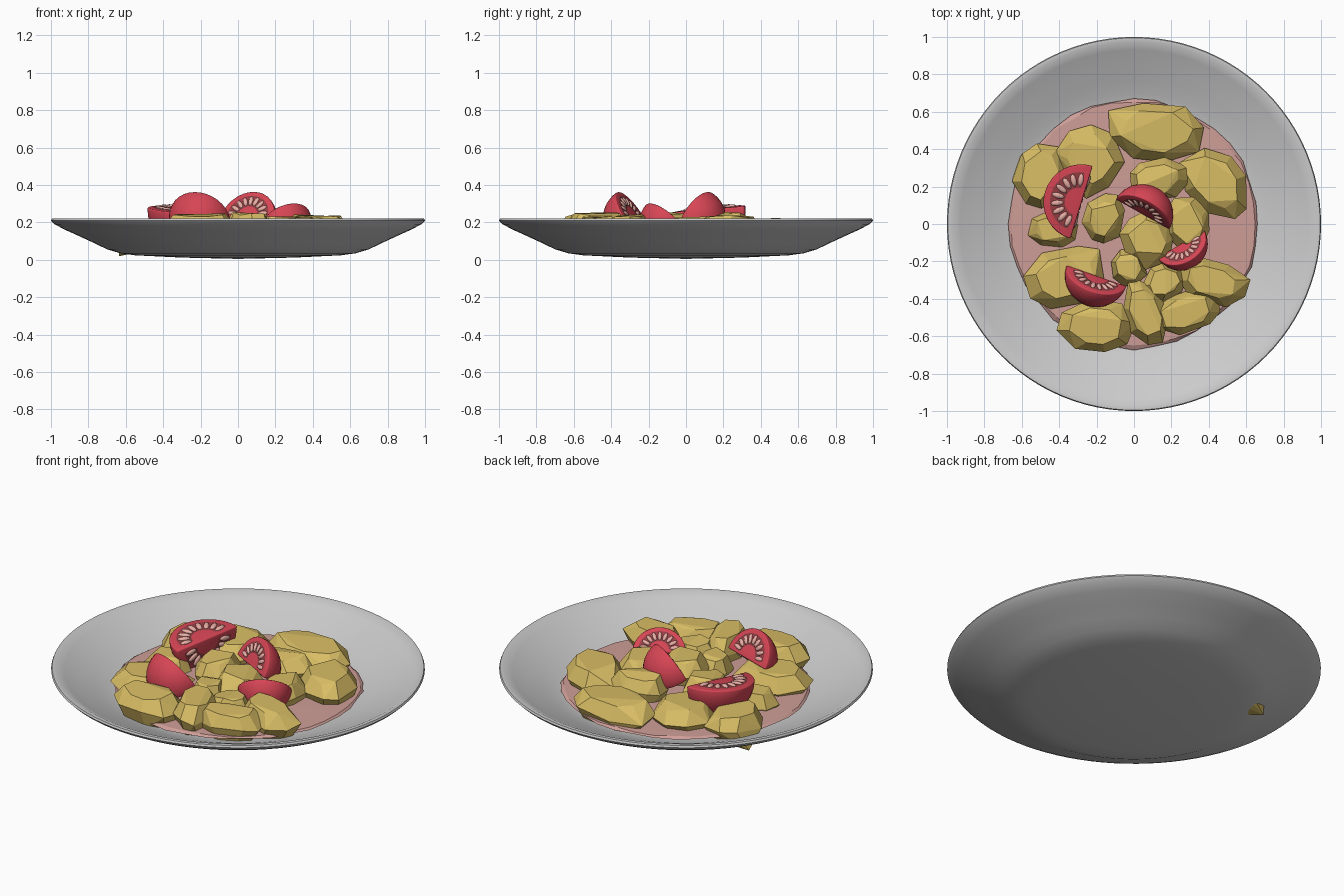
import bpy, bmesh, math, random
from mathutils import Vector, Matrix

if "Cube" in bpy.data.objects:
    bpy.data.objects.remove(bpy.data.objects["Cube"])

random.seed(4)


def material(name, rgb):
    m = bpy.data.materials.new(name)
    m.diffuse_color = (*rgb, 1)
    m.use_nodes = True
    m.node_tree.nodes["Principled BSDF"].inputs["Base Color"].default_value = m.diffuse_color
    return m


YELLOW = material("potato_yellow", (0.69, 0.51, 0.13))
RED = material("tomato_red", (0.68, 0.06, 0.09))
DARK = material("tomato_pocket", (0.32, 0.05, 0.06))
PALE = material("tomato_seed", (0.80, 0.42, 0.37))
PINK = material("sauce_pink", (0.62, 0.34, 0.31))


def finish(bm, name, mats=(), smooth=None):
    me = bpy.data.meshes.new(name)
    bm.to_mesh(me)
    bm.free()
    ob = bpy.data.objects.new(name, me)
    bpy.context.collection.objects.link(ob)
    for m in mats:
        me.materials.append(m)
    if smooth:
        bpy.ops.object.select_all(action='DESELECT')
        ob.select_set(True)
        bpy.context.view_layer.objects.active = ob
        bpy.ops.object.shade_smooth_by_angle(angle=math.radians(smooth))
    return ob


def lathe(name, profile, steps, mats=(), smooth=40):
    bm = bmesh.new()
    vs = [bm.verts.new((r, 0, z)) for r, z in profile]
    es = [bm.edges.new(p) for p in zip(vs, vs[1:])]
    bmesh.ops.spin(bm, geom=vs + es, axis=(0, 0, 1), cent=(0, 0, 0),
                   angle=math.tau, steps=steps)
    bmesh.ops.remove_doubles(bm, verts=bm.verts, dist=1e-4)
    bmesh.ops.recalc_face_normals(bm, faces=bm.faces)
    return finish(bm, name, mats, smooth)


# Plate: turned profile, outside then inside
lathe("plate", [(0, .005), (.3, .012), (.55, .024), (.63, .035), (.70, .056),
                (.77, .09), (.85, .127), (.93, .163), (.98, .19), (1, .21),
                (.995, .221), (.975, .222), (.93, .2), (.85, .163), (.77, .13),
                (.70, .1), (.63, .08), (.5, .065), (0, .055)], 96)

# Sauce: thin disc with a ragged edge
sauce = lathe("sauce", [(0, .07), (.5, .075), (.665, .105), (.655, .115), (.4, .12), (0, .12)],
              36, [PINK])
for v in sauce.data.vertices:
    if v.co.xy.length > .6:
        v.co.xy *= random.uniform(.985, 1.015)


# Potato chunks: faceted hulls (x, y, width, depth, turn in degrees, top z)
def chunk(i, x, y, w, d, turn, top, extra=()):
    bm = bmesh.new()
    rot = Matrix.Rotation(math.radians(turn), 2)
    sides = 8
    for z, s in ((.065, .72), (top - .075, 1.0), (top, .68)):
        for k in range(sides):
            a = math.tau * (k + random.uniform(.3, .7)) / sides
            c, t = math.cos(a), math.sin(a)
            r = (abs(c) ** 3.5 + abs(t) ** 3.5) ** (-1 / 3.5)
            r *= s * random.uniform(.9, 1.06)
            p = rot @ Vector((c * r * w / 2, t * r * d / 2))
            dz = random.uniform(-.02, .004) if z > .07 else 0
            bm.verts.new((x + p.x, y + p.y, z + dz))
    for p in extra:
        bm.verts.new(p)
    res = bmesh.ops.convex_hull(bm, input=bm.verts)
    junk = [g for g in res["geom_interior"] if isinstance(g, bmesh.types.BMVert)]
    bmesh.ops.delete(bm, geom=junk, context='VERTS')
    bmesh.ops.dissolve_limit(bm, angle_limit=math.radians(9),
                             verts=bm.verts, edges=bm.edges)
    bmesh.ops.recalc_face_normals(bm, faces=bm.faces)
    finish(bm, f"potato_chunk_{i:02d}", [YELLOW])


CHUNKS = [
    (.12, .49, .54, .33, -6, .225), (-.23, .34, .33, .36, 20, .22),
    (-.50, .26, .27, .36, -15, .21), (.44, .22, .30, .42, 38, .235),
    (.13, .24, .33, .22, 8, .255), (.07, -.08, .26, .30, 20, .25),
    (.29, .00, .24, .32, 5, .23), (-.16, .03, .22, .28, -15, .235),
    (-.43, -.03, .26, .19, -5, .20), (-.37, -.28, .43, .32, 15, .22),
    (-.20, -.55, .40, .28, -8, .25), (.06, -.47, .22, .36, 20, .25),
    (.28, -.47, .38, .22, 18, .235), (.42, -.31, .38, .23, -14, .24),
    (-.03, -.23, .19, .20, 10, .225), (.16, -.31, .24, .20, 25, .225),
]
for i, row in enumerate(CHUNKS):
    # one left-hand chunk pokes through the underside
    chunk(i + 1, *row, extra=[(-.635, .32, .02), (-.55, .36, .045)] if i == 2 else ())


# Tomato wedges: quarter ball with two cut faces, pockets and seeds
def wedge(i, edge_mid, normal, flat_dir, r):
    bm = bmesh.new()
    bmesh.ops.create_uvsphere(bm, u_segments=32, v_segments=16, radius=r)
    for no in ((0, 1, 0), (0, 0, 1)):
        cut = bmesh.ops.bisect_plane(bm, geom=bm.verts[:] + bm.edges[:] + bm.faces[:],
                                     dist=1e-5, plane_co=(0, 0, 0), plane_no=no,
                                     clear_outer=True)
        rim = [g for g in cut["geom_cut"] if isinstance(g, bmesh.types.BMEdge)]
        bmesh.ops.holes_fill(bm, edges=rim, sides=0)
    bmesh.ops.recalc_face_normals(bm, faces=bm.faces)
    bmesh.ops.dissolve_limit(bm, angle_limit=.01, verts=bm.verts, edges=bm.edges)
    sharp = [e for e in bm.edges if len(e.link_faces) == 2 and e.calc_face_angle() > 1]
    bmesh.ops.bevel(bm, geom=sharp, offset=r * .1, segments=3, profile=.5,
                    affect='EDGES', clamp_overlap=True)
    lift = r * .012
    for turned in (False, True):
        # second face is the first one swapped across the shared edge
        def at(a, q, h=lift):
            x, d = q * r * math.cos(a), -r * .1 - q * r * .95 * math.sin(a)
            return (x, h, d) if turned else (x, d, h)
        n = 16
        arc = [math.radians(4 + 172 * k / n) for k in range(n + 1)]
        inner = [bm.verts.new(at(a, .36)) for a in arc]
        outer = [bm.verts.new(at(a, .77)) for a in arc]
        for k in range(n):
            f = bm.faces.new((inner[k], outer[k], outer[k + 1], inner[k + 1]))
            f.material_index = 1
            f.normal_update()
            if f.normal.y + f.normal.z < 0:
                f.normal_flip()
        for k in range(9):
            a = math.radians(10 + 20 * k)
            c, tip = Vector(at(a, .57)), Vector(at(a, .74))
            up = Vector((0, 1, 0)) if turned else Vector((0, 0, 1))
            out = (tip - c).normalized()
            side = up.cross(out)
            m = Matrix((out * .17 * r, side * .075 * r, up * .05 * r)).transposed().to_4x4()
            m.translation = c
            seed = bmesh.ops.create_uvsphere(bm, u_segments=8, v_segments=6, radius=1, matrix=m)
            for f in {f for v in seed["verts"] for f in v.link_faces}:
                f.material_index = 2
    z = Vector(normal).normalized()
    y = -Vector(flat_dir)
    y = (y - z * y.dot(z)).normalized()
    m = Matrix((y.cross(z), y, z)).transposed().to_4x4()
    m.translation = edge_mid
    bm.transform(m)
    finish(bm, f"tomato_wedge_{i}", [RED, DARK, PALE], 35)


wedge(1, (-.28, .115, .27), (.05, -.1, 1), (-.95, .29, 0), .205)
wedge(2, (.045, .05, .22), (-.43, -.77, .47), (.23, .41, .88), .165)
wedge(3, (-.20, -.275, .22), (.28, .80, .52), (-.17, -.49, .85), .17)
wedge(4, (.25, -.105, .20), (-.36, .62, .70), (.36, -.60, .71), .145)
